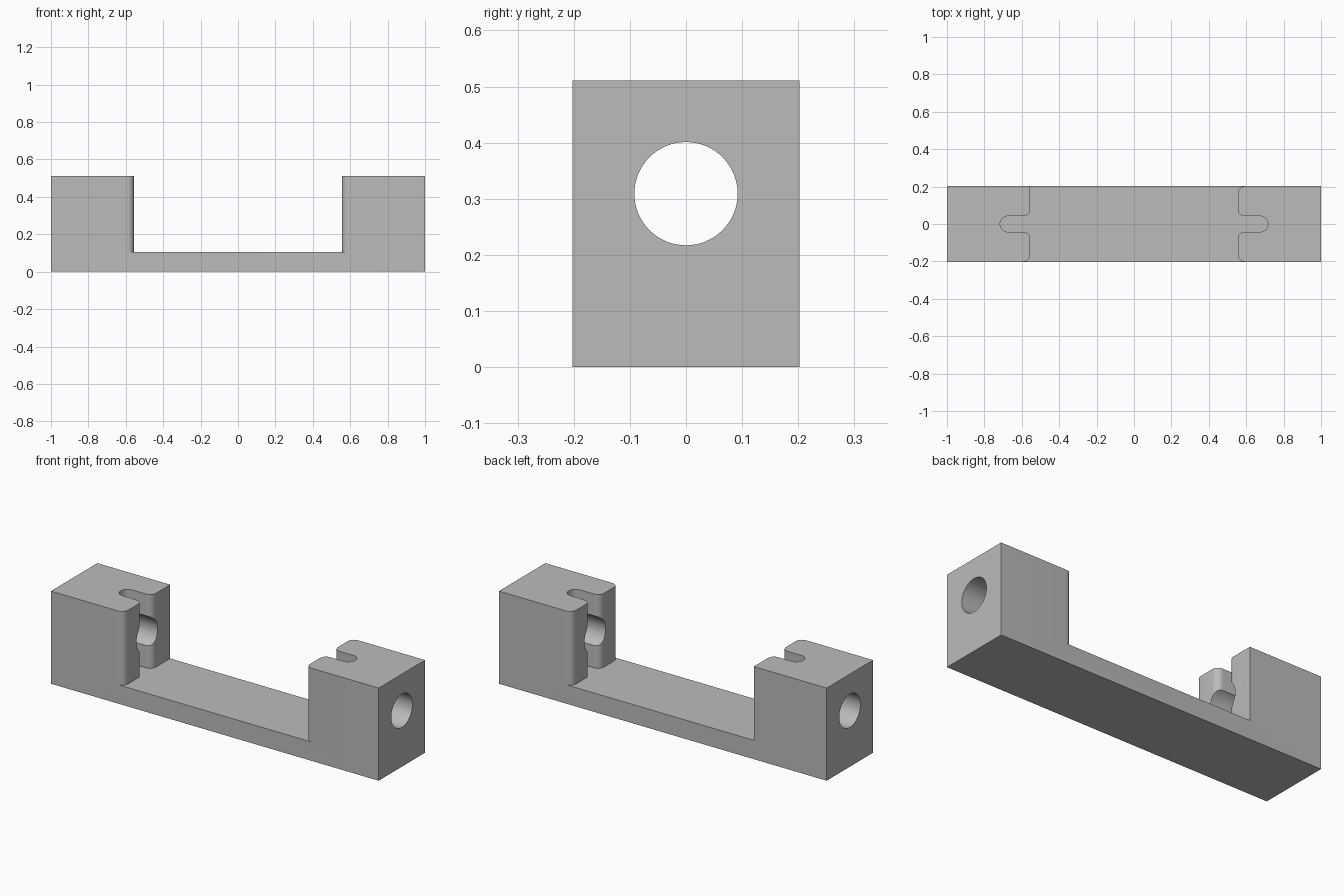
import bpy
import bmesh
from math import cos, sin, radians

if "Cube" in bpy.data.objects:
    bpy.data.objects.remove(bpy.data.objects["Cube"], do_unlink=True)

HALF_W, HEIGHT, FLOOR = 0.202, 0.511, 0.104
MOUTH, SLOT_END, SLOT_HALF, ROUND = 0.555, 0.716, 0.042, 0.037
HOLE_Z, HOLE_R = 0.309, 0.092
OUT = 0.3  # cutters reach past the body sides

grey = bpy.data.materials.new("Grey")
grey.use_nodes = True
grey.diffuse_color = (0.5, 0.5, 0.5, 1)
grey.node_tree.nodes["Principled BSDF"].inputs["Base Color"].default_value = grey.diffuse_color


def prism(name, outline, z0, z1):
    """Extrude a plan outline from z0 to z1."""
    bm = bmesh.new()
    face = bm.faces.new([bm.verts.new((x, y, z0)) for x, y in outline])
    top = bmesh.ops.extrude_face_region(bm, geom=[face])["geom"]
    bmesh.ops.translate(bm, vec=(0, 0, z1 - z0),
                        verts=[v for v in top if isinstance(v, bmesh.types.BMVert)])
    bmesh.ops.recalc_face_normals(bm, faces=bm.faces)
    mesh = bpy.data.meshes.new(name)
    bm.to_mesh(mesh)
    bm.free()
    mesh.materials.append(grey)
    obj = bpy.data.objects.new(name, mesh)
    bpy.context.collection.objects.link(obj)
    return obj


def arc(cx, cy, r, start, end, steps=10):
    angles = [radians(start + (end - start) * i / steps) for i in range(steps + 1)]
    return [(cx + r * cos(a), cy + r * sin(a)) for a in angles]


def half_edge(rounded):
    """Inner edge of a block on the -y side, from the outer corner to the slot tip."""
    c = MOUTH + ROUND
    if rounded:
        pts = [(c, -OUT)] + arc(c, -HALF_W + ROUND, ROUND, 270, 180)
    else:
        pts = [(MOUTH, -OUT)]
    pts += arc(c, -SLOT_HALF - ROUND, ROUND, 180, 90)
    return pts + arc(SLOT_END - SLOT_HALF, 0, SLOT_HALF, 270, 360)


def block_edge(far_rounded):
    """Whole inner edge of a block, running from -y to +y."""
    far = [(x, -y) for x, y in reversed(half_edge(far_rounded))]
    return half_edge(True) + far[1:]


# Solid body, and the gap between the blocks with its two slots
body = prism("clamp_body", [(-1, -HALF_W), (1, -HALF_W), (1, HALF_W), (-1, HALF_W)], 0, HEIGHT)
left_edge = [(-x, y) for x, y in reversed(block_edge(False))]
gap = prism("gap_cutter", block_edge(True) + left_edge, FLOOR, HEIGHT + 0.1)

# Lengthwise round hole
bpy.ops.mesh.primitive_cylinder_add(vertices=64, radius=HOLE_R, depth=2.4,
                                    location=(0, 0, HOLE_Z), rotation=(0, radians(90), 0))
bore = bpy.context.object
bore.name = "bore_cutter"
bore.data.materials.append(grey)

bpy.ops.object.select_all(action="DESELECT")
bpy.context.view_layer.objects.active = body
body.select_set(True)
for cutter in (gap, bore):
    cutter.hide_render = True
    mod = body.modifiers.new("cut", "BOOLEAN")
    mod.operation, mod.solver, mod.object = "DIFFERENCE", "EXACT", cutter
    bpy.ops.object.modifier_apply(modifier=mod.name)
    bpy.data.objects.remove(cutter, do_unlink=True)

bpy.ops.object.shade_smooth_by_angle(angle=radians(30))
